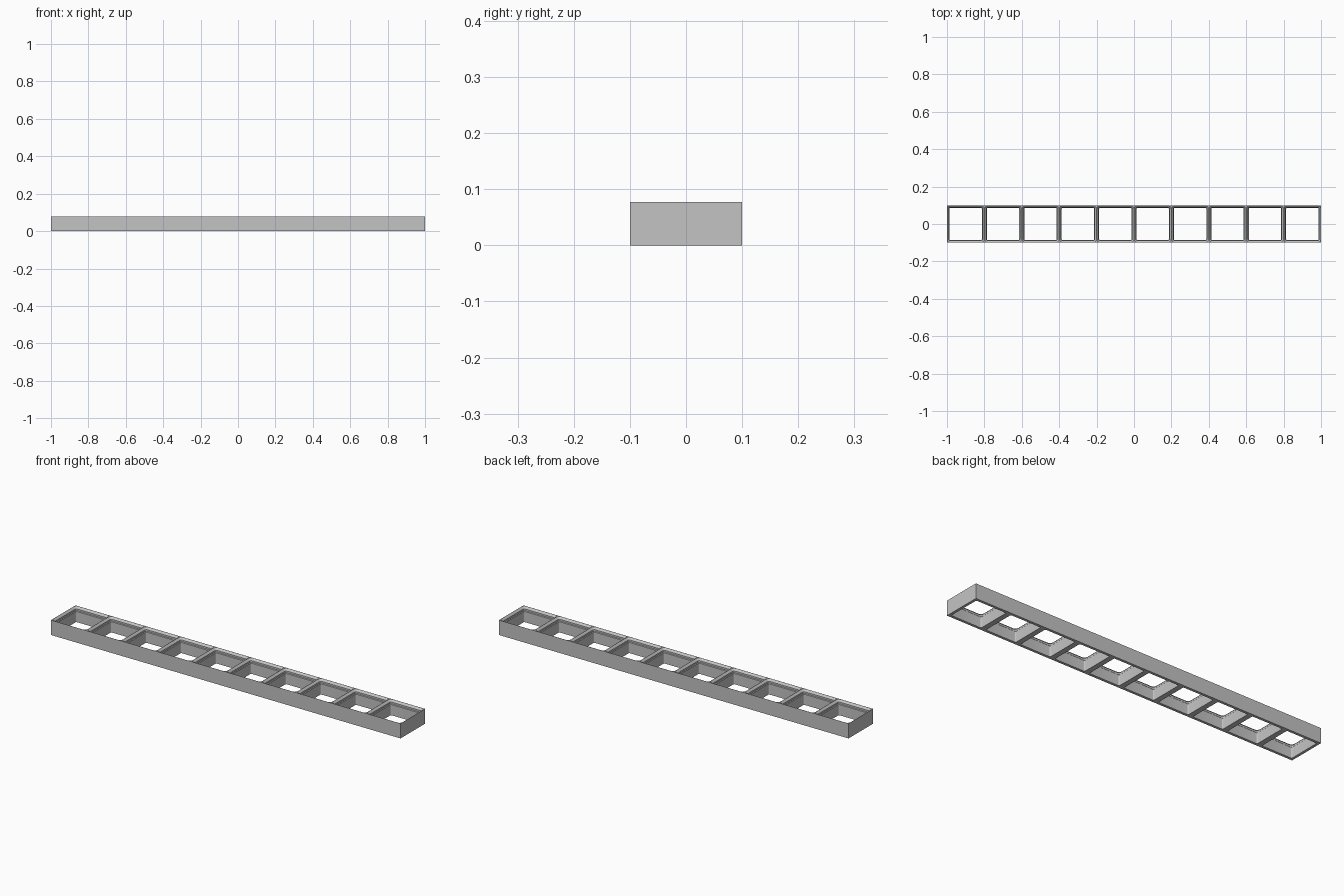
import bpy, bmesh
from math import cos, sin, pi

if "Cube" in bpy.data.objects:
    bpy.data.objects.remove(bpy.data.objects["Cube"])

CELLS = 10
PITCH = 2.0 / CELLS
HALF = PITCH / 2
HEIGHT = 0.077
ARC = 6  # segments per rounded corner
SIGNS = [(1, 1), (-1, 1), (-1, -1), (1, -1)]

# Socket section from top to bottom: height, inset from cell edge, corner radius
PROFILE = [
    (HEIGHT, 0.0008, 0.019),
    (HEIGHT - 0.0102, 0.0105, 0.009),
    (HEIGHT - 0.0188, 0.0105, 0.009),
    (HEIGHT - 0.0221, 0.0136, 0.0055),
    (0.0, 0.0136, 0.0055),
]


def rounded_loop(bm, cx, z, inset, radius):
    """Rounded square of vertices, one arc per corner."""
    reach = HALF - inset - radius
    verts = []
    for k, (sx, sy) in enumerate(SIGNS):
        for i in range(ARC + 1):
            a = (k + i / ARC) * pi / 2
            verts.append(bm.verts.new((cx + sx * reach + radius * cos(a),
                                       sy * reach + radius * sin(a), z)))
    return verts


def rim(bm, loop, corners):
    """Flat face between a rounded opening and the square cell edge."""
    n = len(loop)
    for i in range(n):
        k = i // (ARC + 1)
        a, b = loop[i], loop[(i + 1) % n]
        if i % (ARC + 1) == ARC:
            bm.faces.new((corners[k], corners[(k + 1) % 4], b, a))
        else:
            bm.faces.new((corners[k], b, a))


def add_cell(bm, cx, first, last):
    loops = [rounded_loop(bm, cx, *p) for p in PROFILE]
    # Socket walls
    for up, low in zip(loops, loops[1:]):
        n = len(up)
        for i in range(n):
            j = (i + 1) % n
            bm.faces.new((up[i], up[j], low[j], low[i]))
    # Top and bottom rims
    top, bottom = [[bm.verts.new((cx + sx * HALF, sy * HALF, z)) for sx, sy in SIGNS]
                   for z in (HEIGHT, 0.0)]
    rim(bm, loops[0], top)
    rim(bm, loops[-1], bottom)
    # Outer walls: back, left end, front, right end
    wanted = (True, first, True, last)
    for k in range(4):
        if wanted[k]:
            j = (k + 1) % 4
            bm.faces.new((top[k], top[j], bottom[j], bottom[k]))


bm = bmesh.new()
for c in range(CELLS):
    add_cell(bm, (c + 0.5) * PITCH - 1, c == 0, c == CELLS - 1)
bmesh.ops.remove_doubles(bm, verts=bm.verts, dist=0.0001)
bmesh.ops.recalc_face_normals(bm, faces=bm.faces)

mesh = bpy.data.meshes.new("socket_strip")
bm.to_mesh(mesh)
bm.free()
strip = bpy.data.objects.new("socket_strip", mesh)
bpy.context.collection.objects.link(strip)

# Plain grey plastic
grey = bpy.data.materials.new("plain_grey")
grey.use_nodes = True
colour = (0.55, 0.55, 0.55, 1)
grey.diffuse_color = colour
grey.node_tree.nodes["Principled BSDF"].inputs["Base Color"].default_value = colour
mesh.materials.append(grey)

bpy.context.view_layer.objects.active = strip
strip.select_set(True)
bpy.ops.object.shade_smooth_by_angle(angle=pi / 6)
